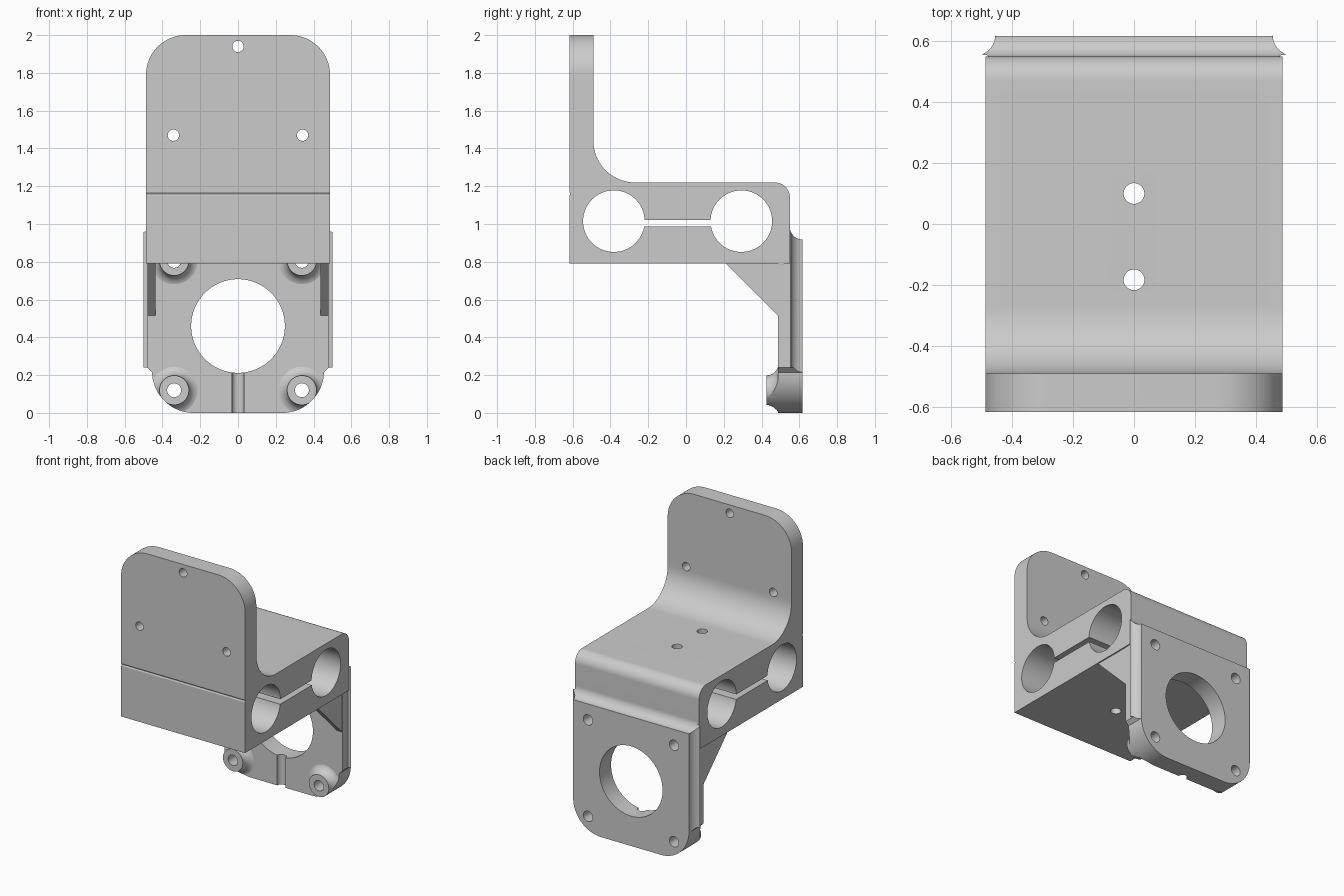
import bpy, bmesh, math
from mathutils import Vector

cube = bpy.data.objects.get("Cube")
if cube:
    bpy.data.objects.remove(cube, do_unlink=True)

grey = bpy.data.materials.new("plain grey")
grey.use_nodes = True
colour = (0.6, 0.6, 0.6, 1)
grey.diffuse_color = colour
grey.node_tree.nodes["Principled BSDF"].inputs["Base Color"].default_value = colour


def arc(cx, cy, r, start, end, n=20):
    """Points on an arc, angles in degrees."""
    steps = [math.radians(start + (end - start) * i / n) for i in range(n + 1)]
    return [(cx + r * math.cos(a), cy + r * math.sin(a)) for a in steps]


def make_object(name, bm):
    bmesh.ops.recalc_face_normals(bm, faces=bm.faces)
    mesh = bpy.data.meshes.new(name)
    bm.to_mesh(mesh)
    bm.free()
    mesh.materials.append(grey)
    ob = bpy.data.objects.new(name, mesh)
    bpy.context.collection.objects.link(ob)
    return ob


def prism(name, points, axis, low, high):
    """Extrude a flat outline along one axis."""
    def place(p, d):
        return {"x": (d, p[0], p[1]), "y": (p[0], d, p[1]), "z": (p[0], p[1], d)}[axis]
    bm = bmesh.new()
    face = bm.faces.new([bm.verts.new(place(p, low)) for p in points])
    extruded = bmesh.ops.extrude_face_region(bm, geom=[face])["geom"]
    shift = Vector(place((0, 0), high - low))
    bmesh.ops.translate(bm, vec=shift,
                        verts=[v for v in extruded if isinstance(v, bmesh.types.BMVert)])
    return make_object(name, bm)


def rod(u, v, r, axis, low, high, n=64):
    return prism("cutter", arc(u, v, r, 0, 360 - 360 / n, n - 1), axis, low, high)


def combine(ob, cutter, operation="DIFFERENCE"):
    """Apply a boolean and throw the cutter away."""
    mod = ob.modifiers.new("cut", "BOOLEAN")
    mod.object, mod.operation, mod.solver = cutter, operation, "EXACT"
    bpy.context.view_layer.update()
    bpy.context.view_layer.objects.active = ob
    bpy.ops.object.modifier_apply(modifier=mod.name)
    bpy.data.objects.remove(cutter, do_unlink=True)


def mirrored(points):
    """Complete a right-hand outline with its mirror image."""
    return points + [(-x, y) for x, y in reversed(points)]


def finish(ob):
    bpy.ops.object.select_all(action="DESELECT")
    ob.select_set(True)
    bpy.context.view_layer.objects.active = ob
    bpy.ops.object.shade_smooth_by_angle(angle=math.radians(20))


HALF = 0.487
BACK = 0.617
SCREWS = [(x, z) for x in (-0.338, 0.338) for z in (0.12, 0.805)]

# Clamp block and upright plate share one side profile
profile = [(-BACK, 0.79), (0.55, 0.79)]
profile += arc(0.47, 1.14, 0.08, 0, 90)
profile += arc(-0.27, 1.44, 0.22, 270, 180)
profile += [(-0.49, 2), (-BACK, 2), (-BACK, 1.17), (-BACK + 0.005, 1.16), (-BACK, 1.15)]
body = prism("clamp_body", profile, "x", -HALF, HALF)
combine(body, prism("cutter", mirrored([(HALF + 0.01, 0.7), (HALF + 0.01, 1.5), (HALF, 1.5)]
                                       + arc(HALF - 0.21, 1.79, 0.21, 0, 90)),
                    "y", -1, 1), "INTERSECT")

# Rod bores and the slot joining them
for y in (-0.382, 0.293):
    combine(body, rod(y, 1.015, 0.163, "x", -1, 1))
combine(body, prism("cutter", [(-0.3, 0.986), (0.2, 0.986), (0.2, 1.021), (-0.3, 1.021)],
                    "x", -1, 1))

# Clamp screw holes and upright plate holes
for y in (-0.183, 0.1):
    combine(body, rod(0, y, 0.034, "z", 0.5, 1.5))
for x, z in ((0, 1.94), (-0.342, 1.47), (0.342, 1.47)):
    combine(body, rod(x, z, 0.03, "y", -1, 0))

# Motor plate: concave side edges, rounded bottom corners, concave top edge
plan = [(0.479, 0.487), (0.479, 0.553)] + arc(0.523, BACK + 0.003, 0.068, 250, 182, 12)
plan += [(0.455, BACK)]
plate = prism("motor_plate", mirrored(plan), "z", 0, 0.985)
front_outline = mirrored(arc(0.235, 0.22, 0.22, 270, 355)
                         + [(0.455, 0.215), (0.48, 0.24), (0.5, 0.24), (0.5, 1.2)])
combine(plate, prism("cutter", front_outline, "y", 0.3, 0.8), "INTERSECT")
combine(plate, rod(BACK, 0.985, 0.067, "x", -1, 1))
combine(plate, rod(0, 0.46, 0.248, "y", 0.3, 0.8, 96))
combine(plate, rod(0, 0.487, 0.033, "z", -0.1, 0.4))


# Flared screw bosses on the inner face of the motor plate
def boss(name, x, z):
    flare = [(0.143 + u, 0.425 + v) for u, v in arc(0, 0, 0.065, 180, 90, 12)]
    bm = bmesh.new()
    chain = [(0, 0.425)] + flare + [(0.143, 0.52), (0, 0.52)]
    verts = [bm.verts.new((r, y, 0)) for r, y in chain]
    edges = [bm.edges.new(pair) for pair in zip(verts, verts[1:])]
    bmesh.ops.spin(bm, geom=verts + edges, cent=(0, 0, 0), axis=(0, 1, 0),
                   angle=math.tau, steps=48)
    bmesh.ops.remove_doubles(bm, verts=bm.verts, dist=0.0001)
    bmesh.ops.translate(bm, vec=(x, 0, z), verts=bm.verts)
    ob = make_object(name, bm)
    combine(ob, prism("cutter", front_outline, "y", 0.3, 0.8), "INTERSECT")
    combine(ob, rod(x, z, 0.037, "y", 0.3, 0.8, 40))
    return ob


parts = [body, plate]
for x, z in SCREWS:
    side = "left" if x > 0 else "right"
    level = "lower" if z < 0.5 else "upper"
    parts.append(boss(f"{level}_{side}_boss", x, z))
    combine(plate, rod(x, z, 0.037, "y", 0.42, 0.8, 40))
    if level == "upper":
        combine(body, rod(x, z, 0.037, "y", 0.42, 0.8, 40))

# Triangular side gussets under the block
for side, low, high in (("left", 0.437, 0.478), ("right", -0.478, -0.437)):
    parts.append(prism(f"{side}_gusset", [(0.2, 0.8), (0.487, 0.515), (0.52, 0.515), (0.52, 0.8)],
                       "x", low, high))

for part in parts:
    finish(part)
